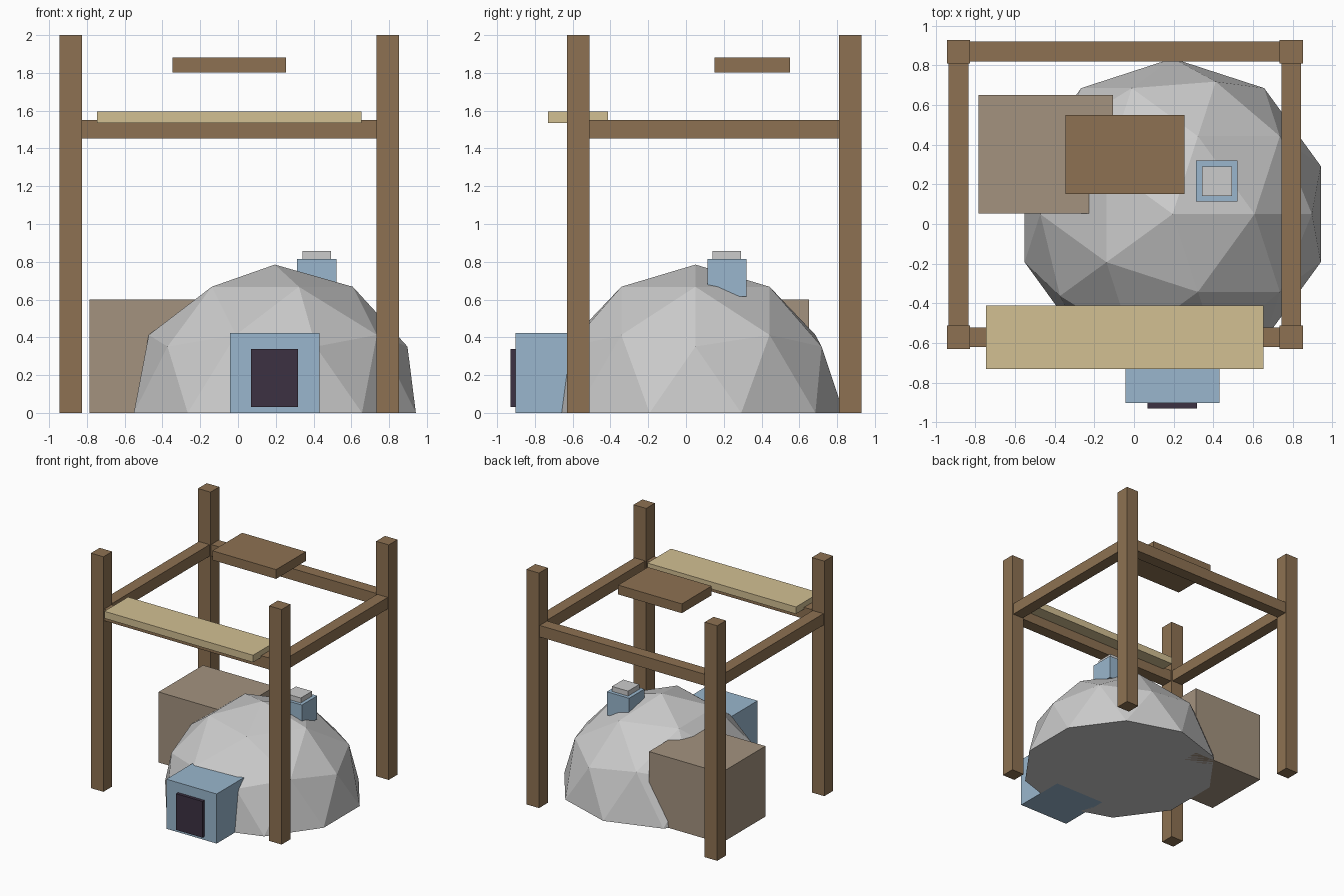
import bpy, bmesh

if "Cube" in bpy.data.objects:
    bpy.data.objects.remove(bpy.data.objects["Cube"])


def material(name, r, g, b):
    m = bpy.data.materials.new(name)
    m.diffuse_color = [(c / 255) ** 2.2 for c in (r, g, b)] + [1]
    m.use_nodes = True
    m.node_tree.nodes["Principled BSDF"].inputs["Base Color"].default_value = m.diffuse_color
    return m


wood = material("wood", 140, 113, 83)
straw = material("straw", 209, 190, 145)
stone = material("brown_stone", 162, 145, 126)
ice = material("pale_blue", 152, 181, 204)
dark = material("dark", 62, 52, 68)


def add_object(name, bm, mat=None):
    mesh = bpy.data.meshes.new(name)
    bm.to_mesh(mesh)
    bm.free()
    obj = bpy.data.objects.new(name, mesh)
    bpy.context.collection.objects.link(obj)
    if mat:
        mesh.materials.append(mat)
    return obj


def box(name, xs, ys, zs, mat=None):
    """Box given by its (min, max) range on each axis."""
    bm = bmesh.new()
    bmesh.ops.create_cube(bm, size=1)
    for v in bm.verts:
        v.co = [(lo + hi) / 2 + c * (hi - lo)
                for c, (lo, hi) in zip(v.co, (xs, ys, zs))]
    return add_object(name, bm, mat)


def around(c, half):
    return (c - half, c + half)


# Faceted dome: upper half of an icosphere, closed underneath
bm = bmesh.new()
bmesh.ops.create_icosphere(bm, subdivisions=2, radius=0.785)
bmesh.ops.delete(bm, geom=[v for v in bm.verts if v.co.z < -0.01], context='VERTS')
bmesh.ops.contextual_create(bm, geom=[e for e in bm.edges if e.is_boundary])
bmesh.ops.recalc_face_normals(bm, faces=bm.faces)
dome = add_object("dome", bm)
dome.location = (0.195, 0.05, 0)

# Frame: four posts joined by four beams
post_x = {"left": -0.885, "right": 0.793}
post_y = {"front": -0.571, "back": 0.869}
for sx, x in post_x.items():
    for sy, y in post_y.items():
        box(f"{sy}_{sx}_post", around(x, 0.059), around(y, 0.059), (0, 2), wood)
for sx, x in post_x.items():
    box(f"{sx}_beam", around(x, 0.05), tuple(post_y.values()), (1.453, 1.551), wood)
for sy, y in post_y.items():
    box(f"{sy}_beam", tuple(post_x.values()), around(y, 0.05), (1.453, 1.551), wood)

# Roof pieces
box("straw_plank", (-0.747, 0.653), (-0.73, -0.412), (1.536, 1.596), straw)
box("floating_slab", (-0.346, 0.254), (0.15, 0.55), (1.803, 1.882), wood)

# Side block, entrance and chimney
box("side_block", (-0.785, -0.107), (0.053, 0.65), (0, 0.6), stone)
box("entrance", (-0.042, 0.431), (-0.903, -0.45), (0, 0.422), ice)
box("door", (0.068, 0.318), (-0.93, -0.89), (0.03, 0.338), dark)
box("chimney", (0.312, 0.522), (0.113, 0.32), (0.617, 0.815), ice)
box("chimney_cap", (0.342, 0.493), (0.14, 0.291), (0.81, 0.857))
